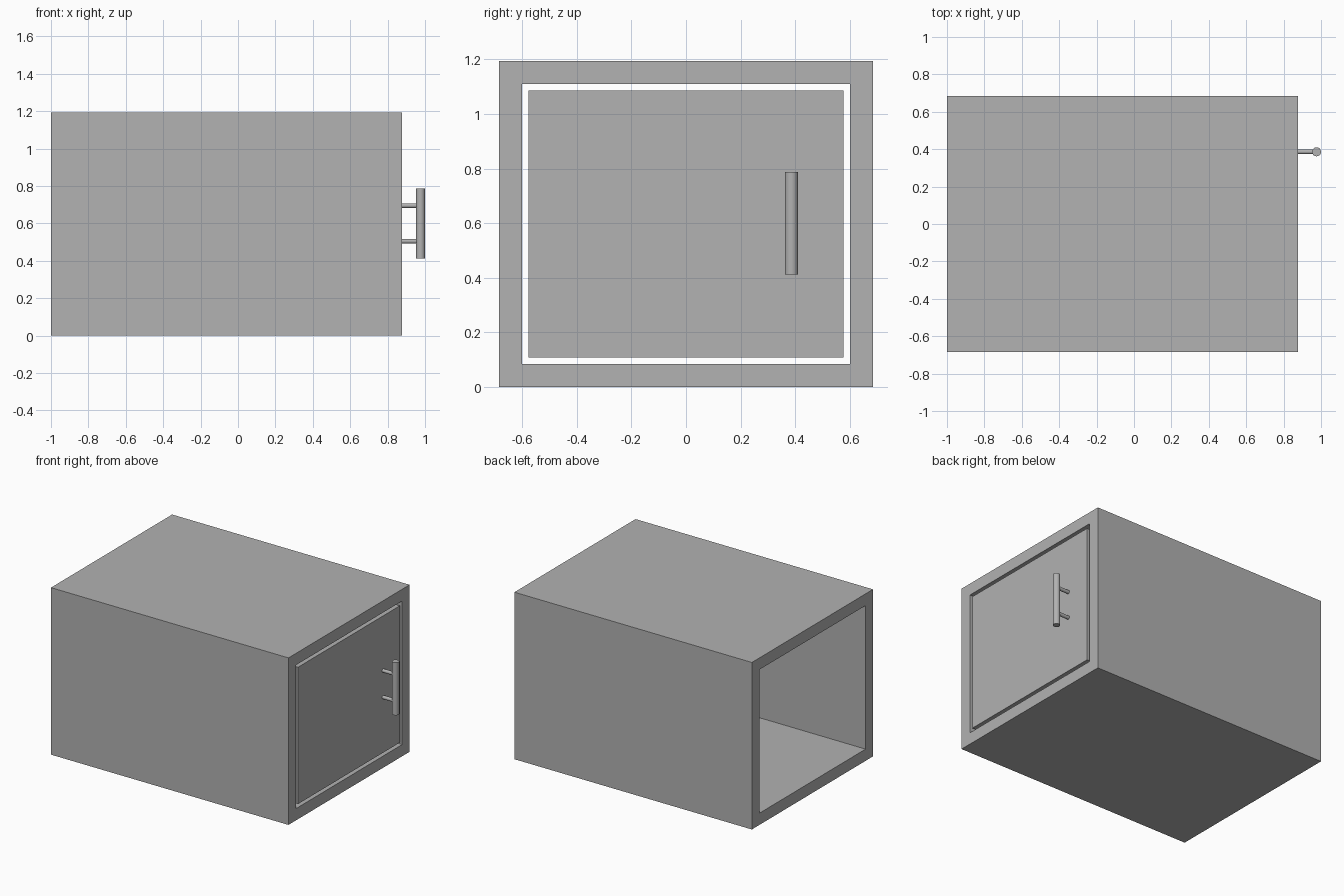
import bpy
from mathutils import Vector

cube = bpy.data.objects.get("Cube")
if cube:
    bpy.data.objects.remove(cube, do_unlink=True)

# Single grey finish
grey = bpy.data.materials.new("plain_grey")
grey.use_nodes = True
colour = (0.445, 0.445, 0.445, 1)
grey.diffuse_color = colour
grey.node_tree.nodes["Principled BSDF"].inputs["Base Color"].default_value = colour

BACK, FRONT = -1.0, 0.878          # open end and door end along x
HALF_W, HEIGHT = 0.684, 1.194
WALL, GAP, DOOR_DEPTH = 0.084, 0.024, 0.084
HANDLE_Y, HANDLE_Z = 0.386, 0.6
BAR_RADIUS = 0.024


def rectangle(half_w, low, high, x):
    """Corners of an upright rectangle facing along x."""
    return [(x, -half_w, low), (x, half_w, low), (x, half_w, high), (x, -half_w, high)]


def box(name, half_w, low, high, x0, x1):
    verts = rectangle(half_w, low, high, x0) + rectangle(half_w, low, high, x1)
    faces = [(3, 2, 1, 0), (4, 5, 6, 7)]
    faces += [(i, (i + 1) % 4, (i + 1) % 4 + 4, i + 4) for i in range(4)]
    return make(name, verts, faces)


def make(name, verts, faces):
    mesh = bpy.data.meshes.new(name)
    mesh.from_pydata(verts, [], faces)
    mesh.materials.append(grey)
    obj = bpy.data.objects.new(name, mesh)
    bpy.context.collection.objects.link(obj)
    return obj


def rod(name, start, end, radius):
    start, end = Vector(start), Vector(end)
    axis = end - start
    bpy.ops.mesh.primitive_cylinder_add(
        vertices=32, radius=radius, depth=axis.length, location=(start + end) / 2,
        rotation=axis.to_track_quat('Z', 'Y').to_euler())
    obj = bpy.context.object
    obj.name = name
    obj.data.materials.append(grey)
    bpy.ops.object.shade_smooth_by_angle()


# Cabinet shell: a square tube open at both ends
rings = []
for x in (BACK, FRONT):
    rings += rectangle(HALF_W, 0, HEIGHT, x)
    rings += rectangle(HALF_W - WALL, WALL, HEIGHT - WALL, x)
shell_faces = []
for i in range(4):
    j = (i + 1) % 4
    shell_faces += [(i, j, j + 8, i + 8),                 # outer wall
                    (j + 4, i + 4, i + 12, j + 12),       # inner wall
                    (j, i, i + 4, j + 4),                 # rim at open end
                    (i + 8, j + 8, j + 12, i + 12)]       # rim at door end
make("cabinet_shell", rings, shell_faces)

# Door panel, flush in the opening with a gap all round
inset = WALL + GAP
box("door", HALF_W - inset, inset, HEIGHT - inset, FRONT - DOOR_DEPTH, FRONT)

# Handle bar and its two mounts
bar_x = 1 - BAR_RADIUS
rod("handle_bar", (bar_x, HANDLE_Y, HANDLE_Z - 0.188),
    (bar_x, HANDLE_Y, HANDLE_Z + 0.188), BAR_RADIUS)
for side, name in ((-1, "lower_handle_mount"), (1, "upper_handle_mount")):
    z = HANDLE_Z + side * 0.095
    rod(name, (FRONT, HANDLE_Y, z), (bar_x, HANDLE_Y, z), 0.0125)
